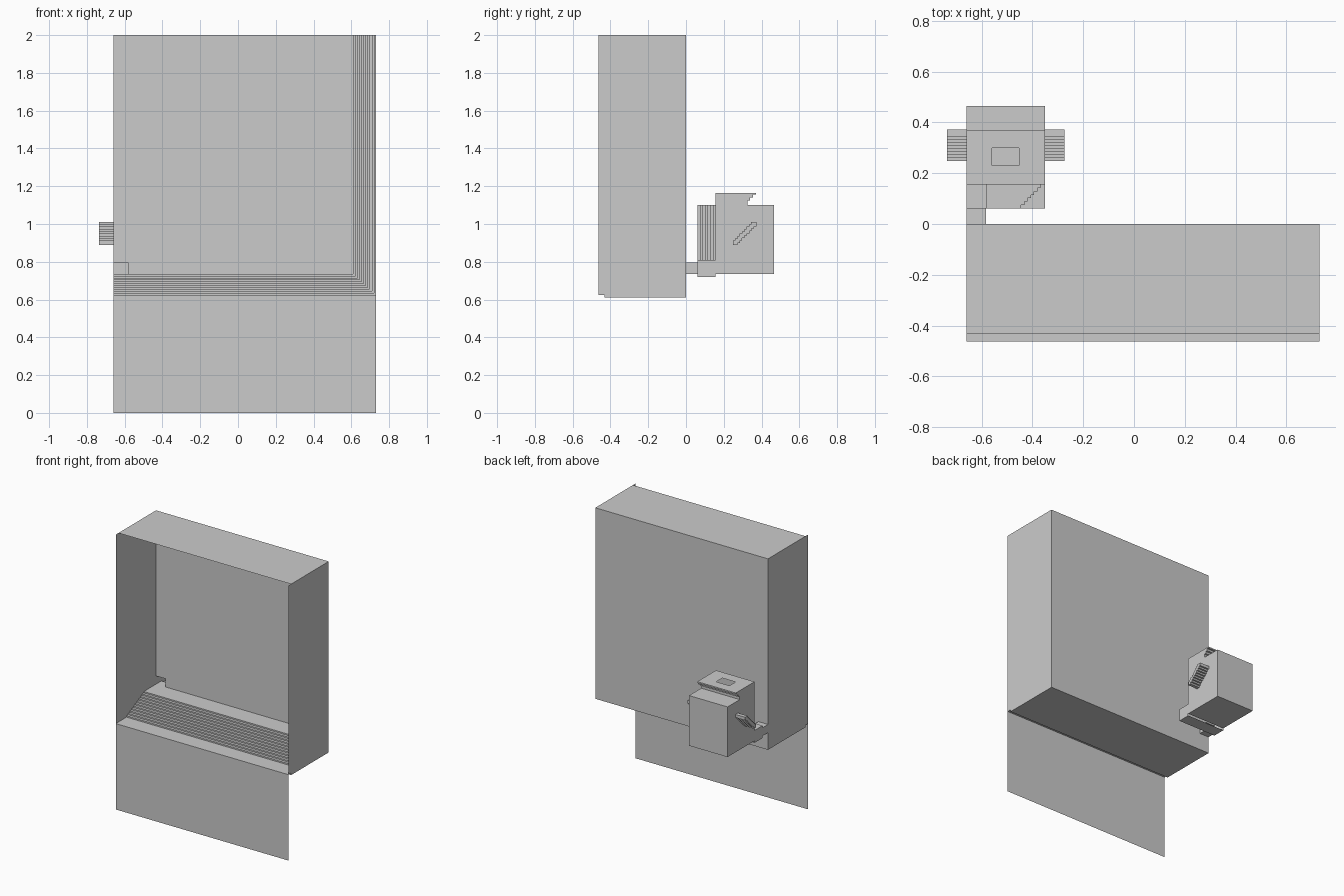
import bpy, bmesh

if "Cube" in bpy.data.objects:
    bpy.data.objects.remove(bpy.data.objects["Cube"])

def make(name, verts, faces):
    me = bpy.data.meshes.new(name)
    me.from_pydata(verts, [], faces)
    bm = bmesh.new()
    bm.from_mesh(me)
    bmesh.ops.remove_doubles(bm, verts=bm.verts, dist=1e-5)
    bmesh.ops.recalc_face_normals(bm, faces=bm.faces)
    bm.to_mesh(me)
    bm.free()
    ob = bpy.data.objects.new(name, me)
    bpy.context.collection.objects.link(ob)
    return ob

def place(axis, u, v, w):
    """Map profile coordinates (u, v) and depth w to xyz."""
    return {'x': (w, u, v), 'y': (u, w, v), 'z': (u, v, w)}[axis]

def prism(name, prof, axis, a, b, skip=()):
    """Extrude a closed profile; skip holds side indices, 'a' or 'b'."""
    n = len(prof)
    verts = [place(axis, u, v, w) for w in (a, b) for u, v in prof]
    faces = [(i, (i + 1) % n, n + (i + 1) % n, n + i) for i in range(n) if i not in skip]
    if 'a' not in skip:
        faces.append(tuple(range(n)))
    if 'b' not in skip:
        faces.append(tuple(range(n, 2 * n)))
    return make(name, verts, faces)

def panel(name, axis, w, rect, hole=None):
    """Flat panel, with an optional rectangular opening."""
    u0, u1, v0, v1 = rect
    us, vs = [u0, u1], [v0, v1]
    if hole:
        us, vs = sorted({u0, u1, *hole[:2]}), sorted({v0, v1, *hole[2:]})
    verts, faces = [], []
    for i in range(len(us) - 1):
        for j in range(len(vs) - 1):
            if hole and us[i] == hole[0] and vs[j] == hole[2]:
                continue
            k = len(verts)
            verts += [place(axis, p, q, w) for p, q in
                      ((us[i], vs[j]), (us[i + 1], vs[j]), (us[i + 1], vs[j + 1]), (us[i], vs[j + 1]))]
            faces.append((k, k + 1, k + 2, k + 3))
    return make(name, verts, faces)

def stairs(p, q, n, u_first=True):
    """Stepped points from p to q."""
    du, dv = (q[0] - p[0]) / n, (q[1] - p[1]) / n
    pts = [p]
    for i in range(n):
        u, v = p[0] + du * i, p[1] + dv * i
        pts += [(u + du, v) if u_first else (u, v + dv), (u + du, v + dv)]
    return pts

L, R, F, B, TOP = -0.66, 0.73, -0.463, 0.0, 2.0
LIP = -0.432
DOOR = (L, -0.583, 0.735, 0.795)

# Main hall outer shell
panel("hall_left_wall", 'x', L, (F, B, 0.625, TOP))
panel("hall_right_wall", 'x', R, (F, B, 0.625, TOP))
panel("hall_roof", 'z', TOP, (L, R, LIP, B))
panel("hall_back_wall", 'y', B, (L, R, 0.61, TOP), DOOR)
prism("hall_base", [(LIP, 0.625), (LIP, 0.61), (B, 0.61), (B, 0.625)], 'x', L, R, skip=(2, 3))
panel("front_apron", 'y', F, (L, R, 0.0, 0.625))

# Stepped floor and right wall, swept as a mitred L
prof = [(F, 0.0)] + stairs((-0.34, 0.0), (-0.12, 0.11), 11, u_first=False) + [(B, 0.11)]
verts, faces = [], []
for y, t in prof:
    verts += [(L, y, 0.625 + t), (R - t * 1.09, y, 0.625 + t), (R - t * 1.09, y, TOP)]
for i in range(len(prof) - 1):
    for j in (0, 1):
        k = 3 * i + j
        faces.append((k, k + 1, k + 4, k + 3))
make("hall_stepped_lining", verts, faces)

# Passage from the hall to the rear chamber
x0, x1, z0, z1 = DOOR
prism("passage", [(x0, z0), (x1, z0), (x1, z1), (x0, z1)], 'y', B, 0.062, skip=('a', 'b'))

# Rear chamber with overhanging stepped cap
XL, XR = L, -0.35
body = [(0.155, 1.165), (0.155, 0.735), (0.465, 0.735), (0.465, 1.10), (0.325, 1.10)]
body += stairs((0.325, 1.11), (0.37, 1.155), 3, u_first=False) + [(0.37, 1.165)]
prism("chamber_body", body, 'x', XL, XR, skip=(len(body) - 1,))
panel("chamber_roof", 'z', 1.165, (XL, XR, 0.155, 0.37), (-0.56, -0.453, 0.23, 0.30))

# Low vestibule and the stepped-corner bay above it
prism("vestibule", [(XL, 0.062), (XR, 0.062), (XR, 0.155), (XL, 0.155)], 'z', 0.72, 0.81, skip=(0, 2))
panel("vestibule_front", 'y', 0.062, (XL, XR, 0.72, 0.81), DOOR)
bay = [(-0.583, 0.155), (-0.583, 0.062)] + stairs((-0.445, 0.062), (-0.355, 0.155), 7, u_first=False)
prism("vestibule_bay", bay, 'z', 0.81, 1.10, skip=('a', len(bay) - 1))

# Diagonal stepped side arms
arm = stairs((0.248, 0.888), (0.345, 0.995), 8, u_first=False)
arm = [(0.248, 0.888)] + stairs((0.272, 0.888), (0.373, 0.988), 8, u_first=False) + [(0.373, 1.01), (0.345, 1.01)]
arm += stairs((0.345, 1.01), (0.248, 0.912), 8, u_first=False)[1:]
for side, a, b in (("left", XL, -0.737), ("right", XR, -0.273)):
    prism(side + "_stepped_arm", arm, 'x', a, b, skip=('a',))
